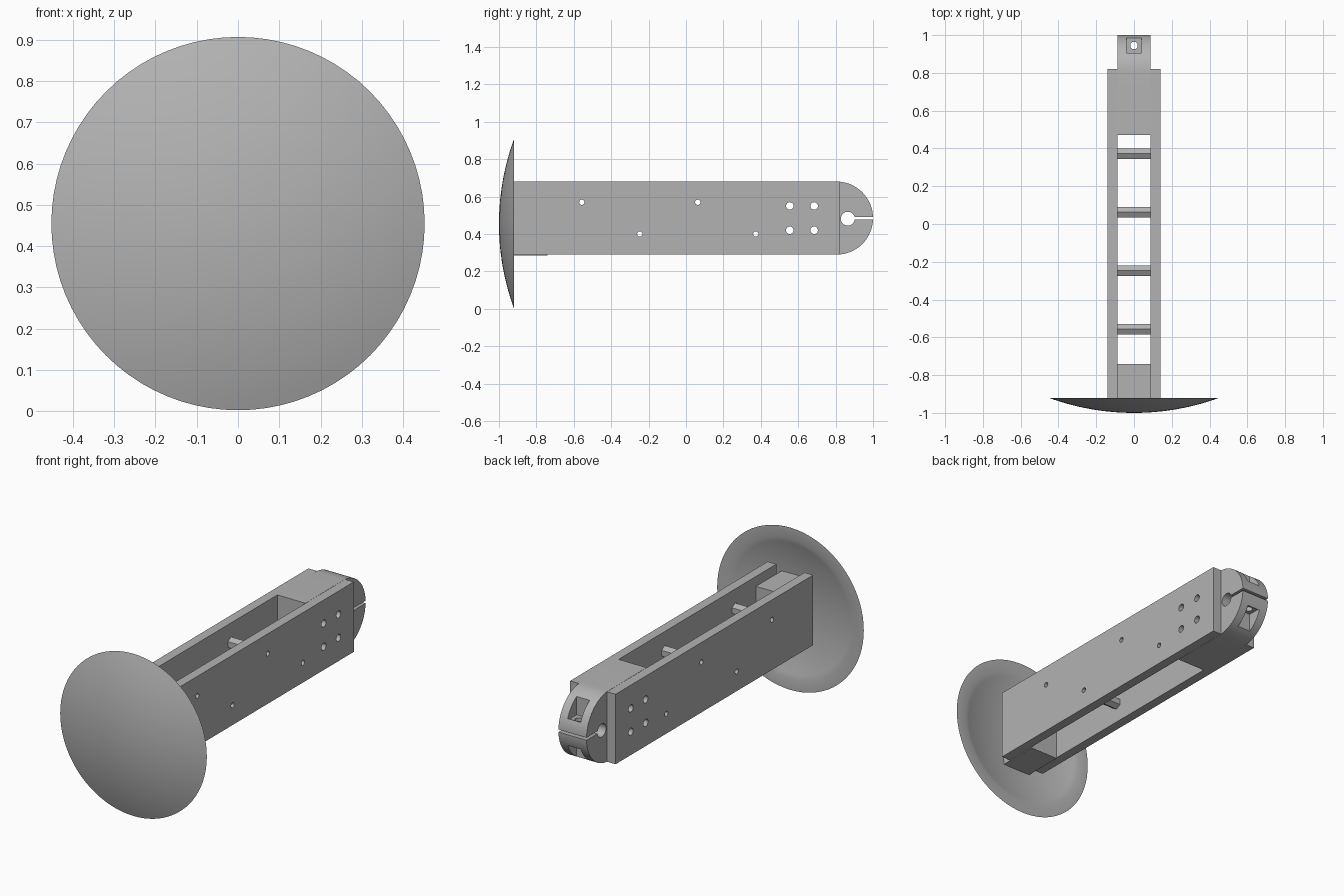
import bpy, bmesh, math
from mathutils import Matrix, Vector

if "Cube" in bpy.data.objects:
    bpy.data.objects.remove(bpy.data.objects["Cube"])

grey = bpy.data.materials.new("plain grey")
grey.diffuse_color = (0.45, 0.45, 0.45, 1)
grey.use_nodes = True
grey.node_tree.nodes["Principled BSDF"].inputs["Base Color"].default_value = grey.diffuse_color

CZ = 0.485                                   # centre height of the arm
SPACERS = [(-0.557, 0.57), (-0.247, 0.40), (0.063, 0.57), (0.373, 0.40)]
BOLTS = [(y, z) for y in (0.555, 0.685) for z in (0.42, 0.55)]


def finish(name, bm):
    bmesh.ops.recalc_face_normals(bm, faces=bm.faces)
    me = bpy.data.meshes.new(name)
    bm.to_mesh(me)
    bm.free()
    me.materials.append(grey)
    ob = bpy.data.objects.new(name, me)
    bpy.context.collection.objects.link(ob)
    return ob


def box(name, x0, x1, y0, y1, z0, z1):
    bm = bmesh.new()
    m = (Matrix.Translation(((x0 + x1) / 2, (y0 + y1) / 2, (z0 + z1) / 2))
         @ Matrix.Diagonal((x1 - x0, y1 - y0, z1 - z0, 1)))
    bmesh.ops.create_cube(bm, size=1, matrix=m)
    return finish(name, bm)


def rod(name, centre, r, length, axis="X", n=24):
    bm = bmesh.new()
    rot = Matrix.Rotation(math.pi / 2, 4, "Y") if axis == "X" else Matrix()
    if n == 6:                               # hexagon with a flat on top
        rot = rot @ Matrix.Rotation(math.pi / 6, 4, "Z")
    bmesh.ops.create_cone(bm, cap_ends=True, segments=n, radius1=r, radius2=r,
                          depth=length, matrix=Matrix.Translation(centre) @ rot)
    return finish(name, bm)


def cut(ob, cutters):
    for c in cutters:
        c.hide_render = True
        mod = ob.modifiers.new("cut", "BOOLEAN")
        mod.operation, mod.solver, mod.object = "DIFFERENCE", "EXACT", c
        bpy.context.view_layer.objects.active = ob
        bpy.ops.object.modifier_apply(modifier=mod.name)
        bpy.data.objects.remove(c)


def smooth(ob):
    bpy.ops.object.select_all(action="DESELECT")
    ob.select_set(True)
    bpy.context.view_layer.objects.active = ob
    bpy.ops.object.shade_smooth_by_angle(angle=math.radians(30))


# Dish: a thin spherical shell turned about the y axis
bm = bmesh.new()
cy, rim_y, steps = 0.317, -0.92, 14
prof = []
for R, order in ((1.317, range(steps + 1)), (1.297, range(steps, -1, -1))):
    a = math.acos((cy - rim_y) / R)
    prof += [(R * math.sin(a * i / steps), 0, cy - R * math.cos(a * i / steps)) for i in order]
vs = [bm.verts.new((x, y, 0.4545)) for x, _, y in prof]
es = [bm.edges.new(p) for p in zip(vs, vs[1:])]
bmesh.ops.spin(bm, geom=vs + es, cent=(0, 0, 0.4545), axis=(0, 1, 0),
               angle=2 * math.pi, steps=80)
bmesh.ops.remove_doubles(bm, verts=bm.verts, dist=1e-5)
smooth(finish("dish", bm))

# Two side plates with bolt holes
for side, s in (("left", -1), ("right", 1)):
    xs = sorted((s * 0.087, s * 0.14))
    plate = box(side + "_side_plate", *xs, -0.92, 0.82, 0.29, 0.68)
    cut(plate, [rod("cutter", (s * 0.11, y, z), 0.014, 0.2) for y, z in SPACERS] +
               [rod("cutter", (s * 0.11, y, z), 0.02, 0.2) for y, z in BOLTS])
    smooth(plate)

# Hexagonal spacers between the plates
for y, z in SPACERS:
    spacer = rod("hex_spacer", (0, y, z), 0.032, 0.174, n=6)
    cut(spacer, [rod("cutter", (0, y, z), 0.014, 0.3)])
    smooth(spacer)

# Block that joins the plates to the dish
box("dish_mount_block", -0.087, 0.087, -0.972, -0.74, 0.285, 0.625)

# Clamp block with a rounded end
bm = bmesh.new()
r = 0.1955
pts = [(0.47, CZ - r), (0.47, CZ + r)]
pts += [(1 - r + r * math.cos(t), CZ + r * math.sin(t))
        for t in (math.pi / 2 - math.pi * i / 32 for i in range(33))]
f = bm.faces.new([bm.verts.new((-0.0865, y, z)) for y, z in pts])
ext = bmesh.ops.extrude_face_region(bm, geom=[f])
bmesh.ops.translate(bm, vec=Vector((0.173, 0, 0)),
                    verts=[v for v in ext["geom"] if isinstance(v, bmesh.types.BMVert)])
clamp = finish("clamp_block", bm)
# Shaft hole, slit, bolt holes, nut pockets and clamping screw hole
cut(clamp, [rod("cutter", (0, 0.865, 0.482), 0.037, 0.4, n=32),
            box("cutter", -0.2, 0.2, 0.866, 1.1, 0.478, 0.492)] +
           [rod("cutter", (0, y, z), 0.02, 0.4) for y, z in BOLTS] +
           [box("cutter", -0.04, 0.04, 0.905, 0.985, 0.55, 0.8),
            box("cutter", -0.04, 0.04, 0.905, 0.985, 0.2, 0.42),
            rod("cutter", (0, 0.945, CZ), 0.02, 0.6, axis="Z")])
smooth(clamp)
